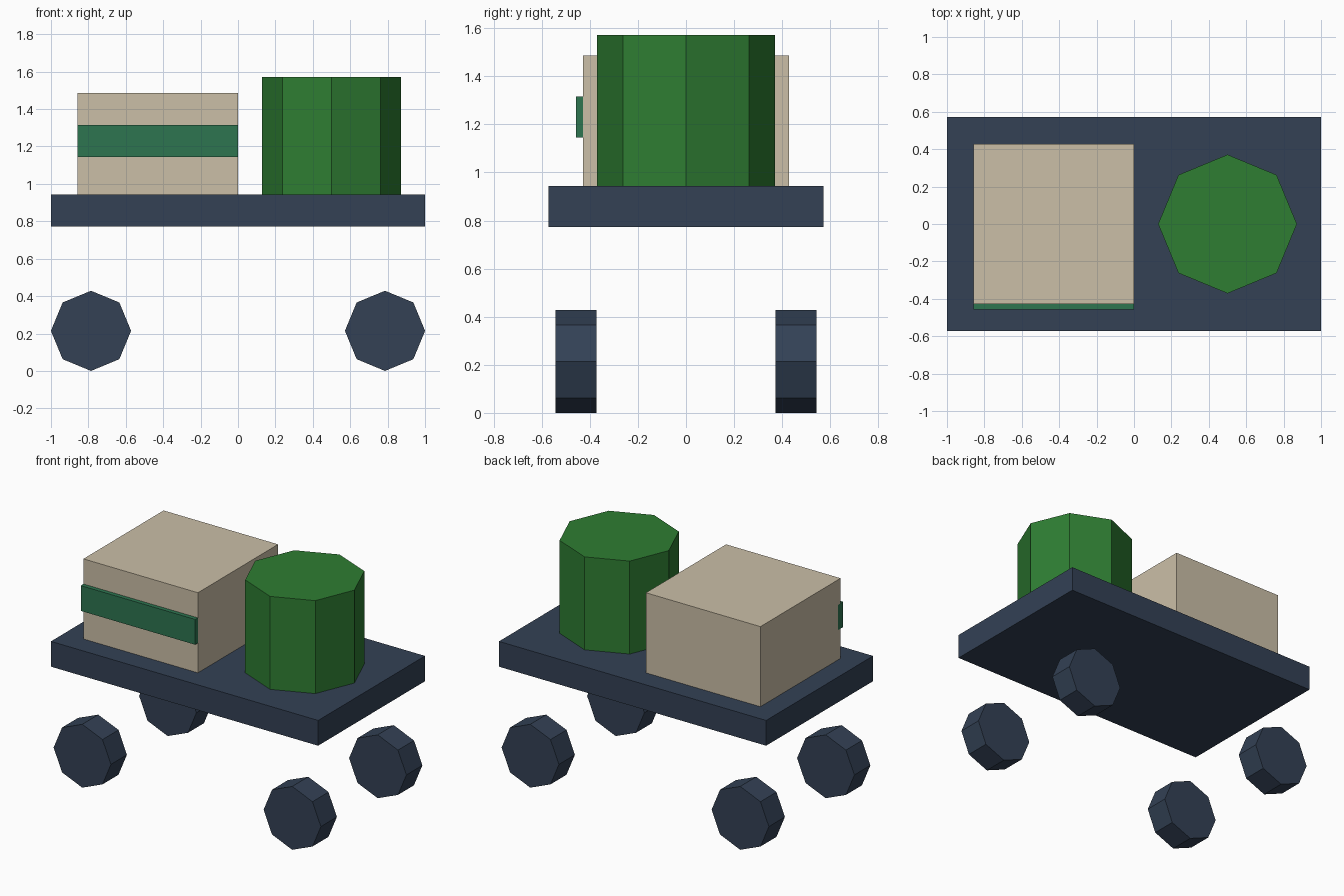
import bpy
import math

if "Cube" in bpy.data.objects:
    bpy.data.objects.remove(bpy.data.objects["Cube"])


def material(name, rgb):
    """Flat material from 0-255 sRGB values."""
    m = bpy.data.materials.new(name)
    lin = [((c / 255 + 0.055) / 1.055) ** 2.4 for c in rgb]
    m.diffuse_color = (*lin, 1)
    m.use_nodes = True
    m.node_tree.nodes["Principled BSDF"].inputs["Base Color"].default_value = m.diffuse_color
    return m


slate = material("slate_blue", (51, 65, 85))
tan = material("crate_tan", (203, 191, 167))
leaf = material("barrel_green", (46, 125, 50))
teal = material("band_green", (45, 117, 80))


def box(name, center, size, mat):
    bpy.ops.mesh.primitive_cube_add(size=1, location=center)
    ob = bpy.context.object
    ob.name = name
    ob.scale = size
    bpy.ops.object.transform_apply(location=False, rotation=False, scale=True)
    ob.data.materials.append(mat)


def octagon(name, center, radius, depth, mat, axis_y=False):
    """Eight-sided prism, corners on the main axes."""
    bpy.ops.mesh.primitive_cylinder_add(
        vertices=8, radius=radius, depth=depth, location=center,
        rotation=(math.pi / 2 if axis_y else 0, 0, 0))
    ob = bpy.context.object
    ob.name = name
    ob.data.materials.append(mat)


# Flat deck
box("deck", (0, 0, 0.858), (2, 1.143, 0.171), slate)

# Crate with a band across its front
box("crate", (-0.4286, 0, 1.2145), (0.857, 0.857, 0.542), tan)
box("crate_band", (-0.4286, -0.4286, 1.230), (0.857, 0.057, 0.171), teal)

# Upright barrel
octagon("barrel", (0.5, 0, 1.258), 0.371, 0.629, leaf)

# Four wheels below the corners
for x, end in ((-0.786, "left"), (0.786, "right")):
    for y, side in ((-0.457, "front"), (0.457, "back")):
        octagon(f"wheel_{side}_{end}", (x, y, 0.2143), 0.2143, 0.171, slate, True)
